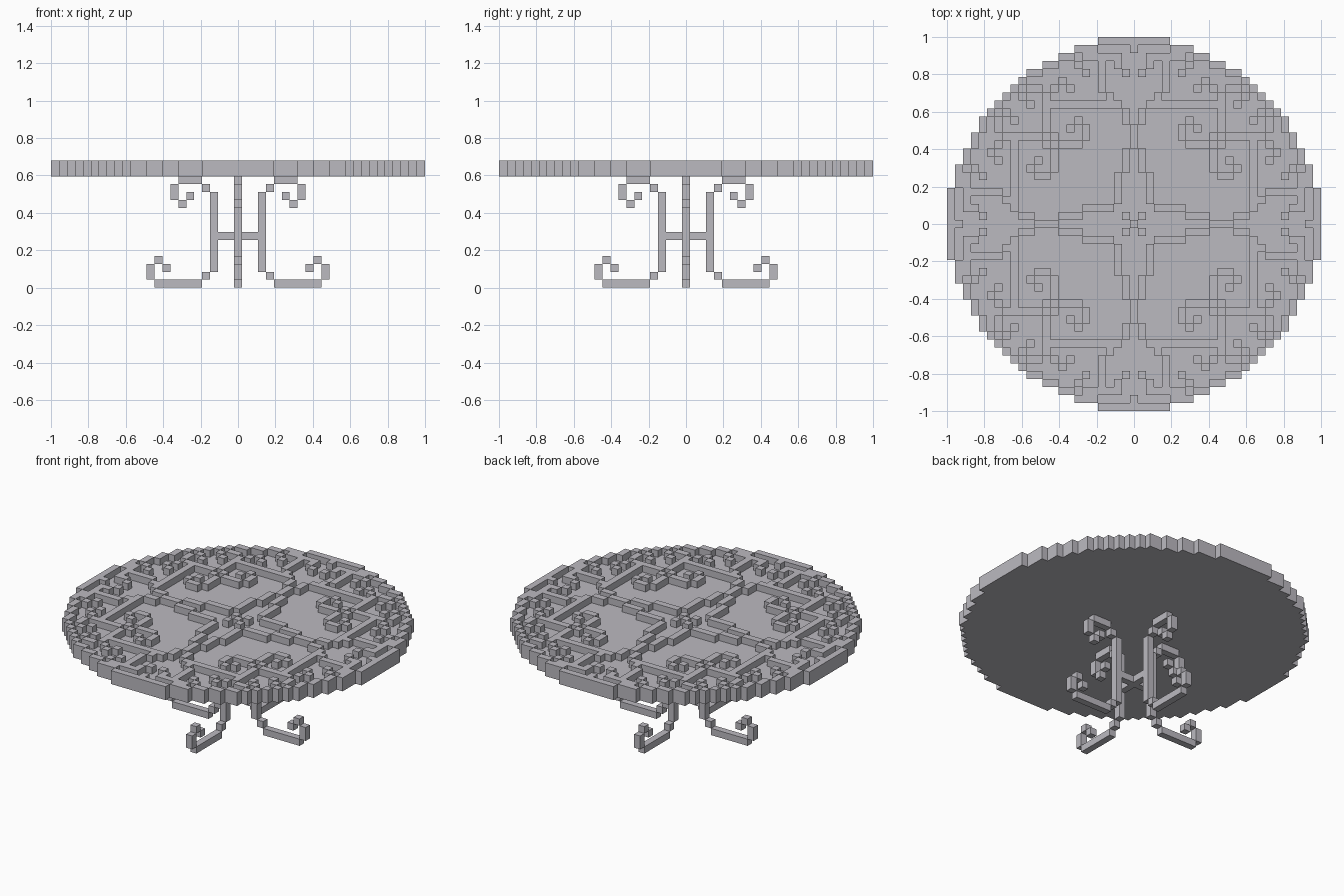
import bpy
import bmesh

UNIT = 2 / 47  # edge length of one block
RADIUS = 23    # table radius in blocks

old = bpy.data.objects.get("Cube")
if old:
    bpy.data.objects.remove(old, do_unlink=True)

grey = bpy.data.materials.new("pale_grey")
grey.use_nodes = True
colour = (0.5, 0.49, 0.53, 1)
grey.diffuse_color = colour
grey.node_tree.nodes["Principled BSDF"].inputs["Base Color"].default_value = colour


def sign(v):
    return (v > 0) - (v < 0)


def stroke(*points):
    """Cells along straight or diagonal runs joining the points."""
    cells = {points[0]}
    for (a, b), (c, d) in zip(points, points[1:]):
        while (a, b) != (c, d):
            a, b = a + sign(c - a), b + sign(d - b)
            cells.add((a, b))
    return cells


def mirror_all(cells):
    """Repeat cells in all eight symmetric positions."""
    return {(sx * p, sy * q) for x, y in cells for p, q in ((x, y), (y, x))
            for sx in (1, -1) for sy in (1, -1)}


def block_object(name, cells, merge=True):
    """Mesh the exposed sides of a set of grid cells."""
    bm = bmesh.new()
    verts = {}

    def vert(corner):
        if corner not in verts:
            x, y, z = corner
            verts[corner] = bm.verts.new(((x - 0.5) * UNIT, (y - 0.5) * UNIT, z * UNIT))
        return verts[corner]

    square = ((0, 0), (1, 0), (1, 1), (0, 1))
    for cell in cells:
        for axis in range(3):
            for side in (0, 1):
                near = list(cell)
                near[axis] += 2 * side - 1
                if tuple(near) in cells:
                    continue
                face = []
                for u, v in square if side else square[::-1]:
                    corner = list(cell)
                    corner[axis] += side
                    corner[(axis + 1) % 3] += u
                    corner[(axis + 2) % 3] += v
                    face.append(vert(tuple(corner)))
                bm.faces.new(face)
    if merge:
        bmesh.ops.dissolve_limit(bm, angle_limit=0.01, verts=bm.verts[:], edges=bm.edges[:])
    mesh = bpy.data.meshes.new(name)
    bm.to_mesh(mesh)
    bm.free()
    mesh.materials.append(grey)
    obj = bpy.data.objects.new(name, mesh)
    bpy.context.collection.objects.link(obj)
    return obj


# Stepped rim and the disc it encloses
rim = mirror_all(stroke((0, 23), (4, 23), (5, 22), (7, 22), (8, 21), (9, 21), (10, 20),
                        (11, 20), (12, 19), (13, 19), (14, 18), (15, 17), (16, 16)))
disc = set()
for row in range(-RADIUS, RADIUS + 1):
    reach = max(x for x, y in rim if y == row)
    disc |= {(x, row) for x in range(-reach, reach + 1)}
block_object("table_top", {(x, y, 14) for x, y in disc})

# Raised scrollwork, drawn in one eighth of the disc
scrolls = (
    stroke((0, 0), (1, 1)),                                       # centre cross
    stroke((2, 3), (2, 6), (1, 7), (1, 9), (0, 10), (0, 12),
           (1, 13), (1, 14), (4, 17), (4, 21)),                   # arm and flare
    stroke((3, 15), (10, 15)),                                    # linking bar
    stroke((11, 16), (11, 12), (9, 10), (7, 10), (6, 11),
           (6, 12), (7, 13), (8, 12)),                            # inner curl
    stroke((4, 21), (2, 21), (2, 20), (1, 19)),                   # rim curls
    stroke((0, 22), (0, 22)),
    stroke((5, 21), (6, 21), (7, 20), (6, 19)),
    stroke((11, 16), (10, 17), (9, 18), (8, 17)),
    stroke((11, 16), (12, 17), (13, 17), (14, 16), (13, 15)),
)
pattern = (mirror_all(set().union(*scrolls)) | rim) & disc
block_object("raised_scrollwork", {(x, y, 15) for x, y in pattern}, merge=False)

# Four scrolled legs
leg = (stroke((6, 11), (7, 10), (8, 11), (8, 12), (7, 13), (5, 13), (3, 11),
              (3, 2), (5, 0), (10, 0), (11, 1), (11, 2), (10, 3), (9, 2)))
for name, dx, dy in (("left_leg", 1, 0), ("right_leg", -1, 0),
                     ("back_leg", 0, 1), ("front_leg", 0, -1)):
    block_object(name, {(r * dx, r * dy, z) for r, z in leg})

# Cross brace between the legs
brace = mirror_all(stroke((0, 0), (2, 0)))
block_object("cross_brace", {(x, y, 6) for x, y in brace})
